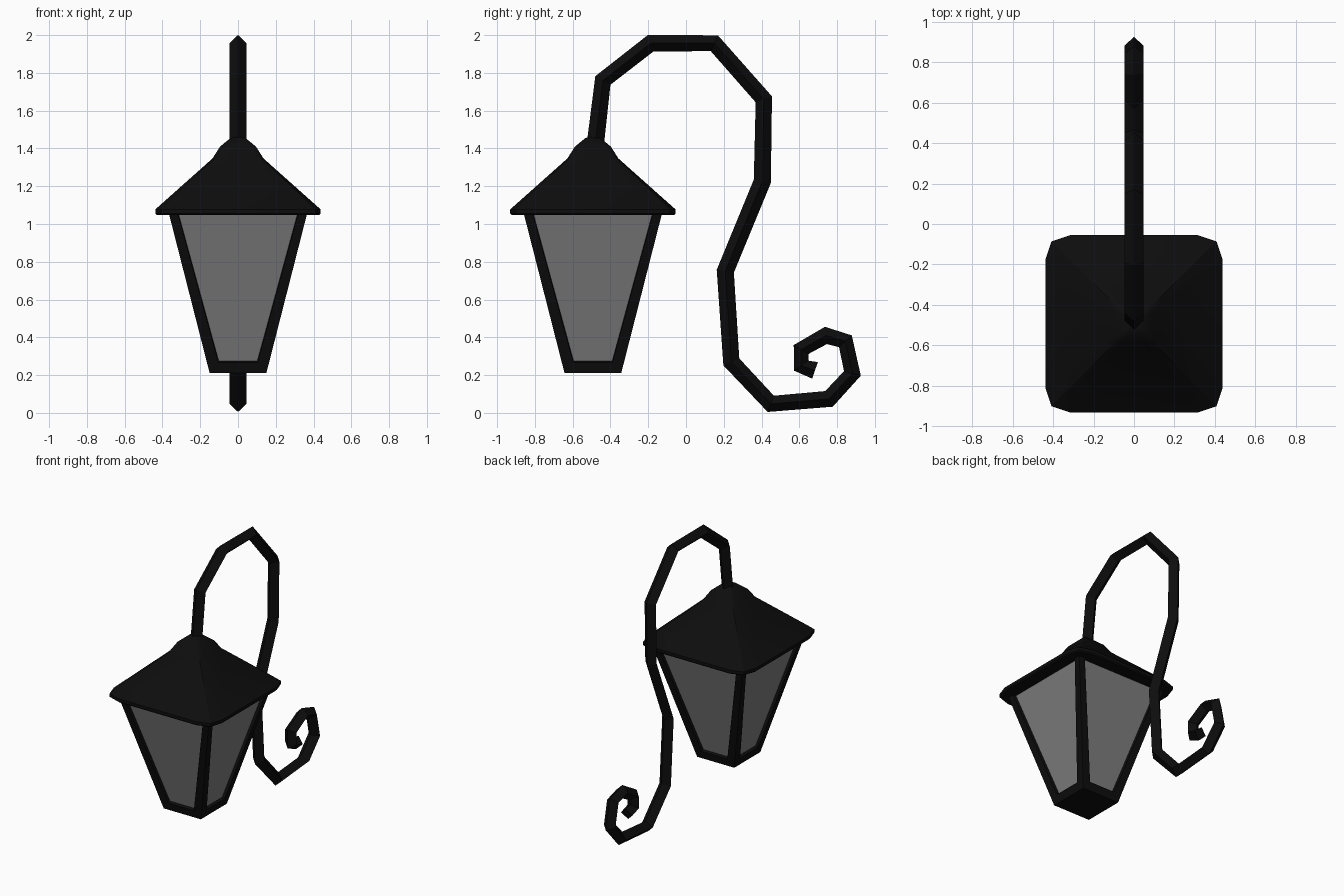
import bpy, bmesh
from mathutils import Vector

cube = bpy.data.objects.get("Cube")
if cube:
    bpy.data.objects.remove(cube, do_unlink=True)

LAMP_Y = -0.493


def material(name, value):
    mat = bpy.data.materials.new(name)
    mat.use_nodes = True
    colour = (value, value, value, 1)
    mat.diffuse_color = colour
    mat.node_tree.nodes["Principled BSDF"].inputs["Base Color"].default_value = colour
    return mat


black = material("black iron", 0.004)
grey = material("grey glass", 0.21)


def finish(name, bm, mats, smooth=False):
    mesh = bpy.data.meshes.new(name)
    bm.to_mesh(mesh)
    bm.free()
    for mat in mats:
        mesh.materials.append(mat)
    obj = bpy.data.objects.new(name, mesh)
    bpy.context.collection.objects.link(obj)
    if smooth:
        bpy.ops.object.select_all(action="DESELECT")
        obj.select_set(True)
        bpy.context.view_layer.objects.active = obj
        bpy.ops.object.shade_smooth_by_angle()
    return obj


def loft(rings):
    """Skin a list of closed rings and cap both ends."""
    bm = bmesh.new()
    loops = [[bm.verts.new(p) for p in ring] for ring in rings]
    for a, b in zip(loops, loops[1:]):
        for i in range(len(a)):
            j = (i + 1) % len(a)
            bm.faces.new((a[i], a[j], b[j], b[i]))
    bm.faces.new(loops[0][::-1])
    bm.faces.new(loops[-1])
    bmesh.ops.recalc_face_normals(bm, faces=bm.faces)
    return bm


def flat_ring(shape, half, z):
    return [(x * half, LAMP_Y + y * half, z) for x, y in shape]


# Lantern body: tapered box with recessed glass panes
square = [(1, -1), (1, 1), (-1, 1), (-1, -1)]
body = loft([flat_ring(square, 0.15, 0.21), flat_ring(square, 0.376, 1.095)])
body.normal_update()
panes = [f for f in body.faces if abs(f.normal.z) < 0.5]
bmesh.ops.inset_individual(body, faces=panes, thickness=0.075, depth=0)
bmesh.ops.inset_individual(body, faces=panes, thickness=0.003, depth=-0.02)
for face in panes:
    face.material_index = 1
finish("lantern_body", body, [black, grey])

# Roof: square outline with clipped corners, rising to a small cap
corner = [(1, 0.72), (0.93, 0.93), (0.72, 1)]
outline = []
for turn in range(4):
    outline += corner
    corner = [(-y, x) for x, y in corner]
profile = [(0.43, 1.047), (0.438, 1.055), (0.438, 1.077), (0.135, 1.347),
           (0.095, 1.41), (0.04, 1.455), (0.01, 1.462)]
roof = loft([flat_ring(outline, half, z) for half, z in profile])
finish("lantern_roof", roof, [black], smooth=True)

# Scrolled hanging arm: diamond section swept along a path in the y-z plane
path = [(-0.485, 1.38), (-0.44, 1.76), (-0.187, 1.957), (0.15, 1.957),
        (0.412, 1.66), (0.404, 1.226), (0.208, 0.75), (0.24, 0.27),
        (0.449, 0.048), (0.757, 0.074), (0.881, 0.209), (0.844, 0.379),
        (0.741, 0.41), (0.61, 0.336), (0.61, 0.25), (0.683, 0.225)]
points = [Vector((0, y, z)) for y, z in path]
radius = 0.046
side = Vector((radius, 0, 0))
rings = []
for i, p in enumerate(points):
    ahead = (points[i + 1] - p).normalized() if i + 1 < len(points) else Vector()
    behind = (p - points[i - 1]).normalized() if i else Vector()
    across = (ahead + behind).normalized().cross(side)
    rings.append([p + side, p + across, p - side, p - across])
finish("hanging_arm", loft(rings), [black])
